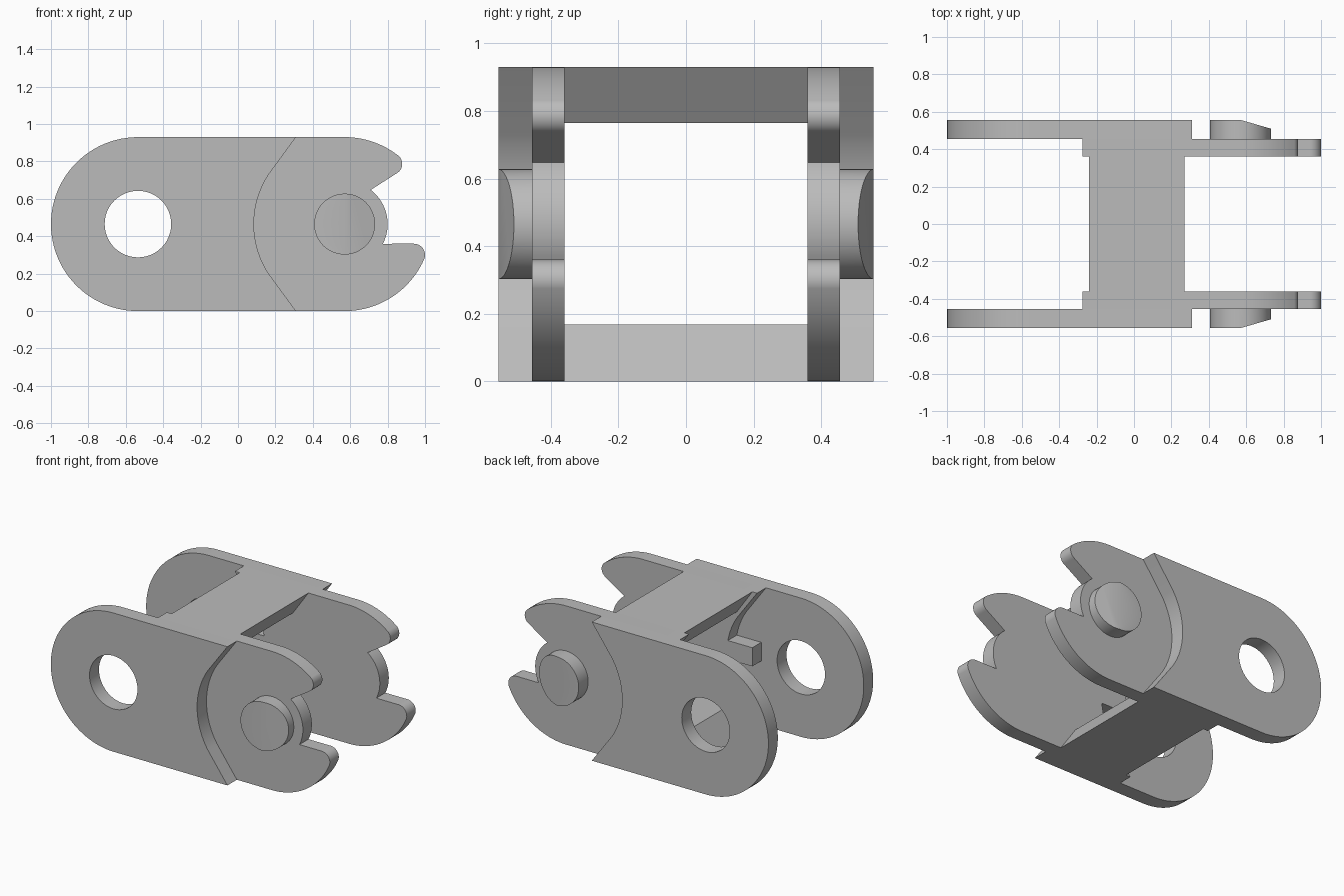
import bpy
import bmesh
from math import cos, sin, radians
from mathutils import Vector

if "Cube" in bpy.data.objects:
    bpy.data.objects.remove(bpy.data.objects["Cube"], do_unlink=True)

# Main dimensions
TOP = 0.93
MID = TOP / 2
HOLE_X, PIN_X = -0.535, 0.57
Y_IN, Y_MID, Y_OUT = 0.36, 0.455, 0.555
CLEAR = 0.485

grey = bpy.data.materials.new("plain_grey")
grey.use_nodes = True
GREY = (0.5, 0.5, 0.5, 1)
grey.diffuse_color = GREY
grey.node_tree.nodes["Principled BSDF"].inputs["Base Color"].default_value = GREY


def arc(cx, cz, r, a, b, n=24):
    """Points of an arc from angle a to angle b in degrees."""
    angles = [radians(a + (b - a) * i / n) for i in range(n + 1)]
    return [(cx + r * cos(t), cz + r * sin(t)) for t in angles]


def plate(name, outlines, y0, y1, mirror=True, bevel_cut=None):
    """Extrude closed x-z outlines (inner ones are holes) from y0 to y1."""
    curve = bpy.data.curves.new(name, "CURVE")
    curve.dimensions = "2D"
    curve.fill_mode = "BOTH"
    curve.extrude = (y1 - y0) / 2
    for pts in outlines:
        spline = curve.splines.new("POLY")
        spline.points.add(len(pts) - 1)
        for p, (x, z) in zip(spline.points, pts):
            p.co = (x, z, 0, 1)
        spline.use_cyclic_u = True
    temp = bpy.data.objects.new(name + "_profile", curve)
    bpy.context.collection.objects.link(temp)
    bpy.context.view_layer.update()
    mesh = bpy.data.meshes.new_from_object(temp)
    bpy.data.objects.remove(temp, do_unlink=True)
    bpy.data.curves.remove(curve)

    bm = bmesh.new()
    bm.from_mesh(mesh)
    bmesh.ops.remove_doubles(bm, verts=bm.verts, dist=0.0001)
    for v in bm.verts:
        x, z, d = v.co
        v.co = (x, (y0 + y1) / 2 + d, z)
    if bevel_cut:
        # Slice off a sloped portion and close the cut
        point, normal = bevel_cut
        geom = bm.verts[:] + bm.edges[:] + bm.faces[:]
        cut = bmesh.ops.bisect_plane(bm, geom=geom, plane_co=point,
                                     plane_no=normal, clear_outer=True)
        edges = [e for e in cut["geom_cut"] if isinstance(e, bmesh.types.BMEdge)]
        bmesh.ops.contextual_create(bm, geom=edges)
    bmesh.ops.recalc_face_normals(bm, faces=bm.faces)
    bm.to_mesh(mesh)
    bm.free()

    mesh.name = name
    mesh.materials.clear()
    mesh.materials.append(grey)
    obj = bpy.data.objects.new(name, mesh)
    bpy.context.collection.objects.link(obj)
    bpy.ops.object.select_all(action="DESELECT")
    obj.select_set(True)
    bpy.context.view_layer.objects.active = obj
    bpy.ops.object.shade_smooth_by_angle(angle=radians(30))
    if mirror:
        mod = obj.modifiers.new("both_sides", "MIRROR")
        mod.use_axis = (False, True, False)
        mod.use_mirror_merge = False
    return obj


# Outer plates: round end with a pin hole, concave edge around the pin
outer = (arc(HOLE_X, MID, MID, 90, 270, 48)
         + [(0.31, 0)] + arc(PIN_X, MID, CLEAR, 213, 147) + [(0.31, TOP)])
hole = arc(HOLE_X, MID, 0.178, 0, 352.5, 47)
plate("outer_plates", [outer, hole], Y_MID, Y_OUT)

# Inner plates: two rounded prongs with a stop notch, and a stop tab behind
inner = (arc(PIN_X, MID, MID, 90, 52)
         + arc(0.82, 0.787, 0.058, 45, -60, 12)
         + arc(PIN_X, MID, 0.23, 52.6, -27.2)
         + arc(0.94, 0.3, 0.06, 90, -20, 12)
         + arc(PIN_X, MID, MID, -24, -90)
         + [(-0.275, 0)] + arc(HOLE_X, MID, CLEAR, -33, -4.4, 12)
         + [(-0.24, 0.43), (-0.24, 0.555)]
         + arc(HOLE_X, MID, CLEAR, 10.6, 33, 12) + [(-0.275, TOP)])
plate("inner_plates", [inner], Y_IN, Y_MID)

# Pivot pins with a sloped lead-in on the front half of the cap
pin = arc(PIN_X, MID, 0.163, 0, 352.5, 47)
slope = (Vector((0.575, Y_OUT, MID)), Vector((0.045, 0.155, 0)))
plate("pivot_pins", [pin], Y_MID, Y_OUT, bevel_cut=slope)

# Cross bars joining the sides, tapered towards the cable space
for name, edge, inside in (("top_bar", TOP, 0.765), ("bottom_bar", 0, 0.168)):
    bar = [(-0.24, edge), (0.27, edge), (0.155, inside), (-0.125, inside)]
    plate(name, [bar], -Y_IN, Y_IN, mirror=False)
